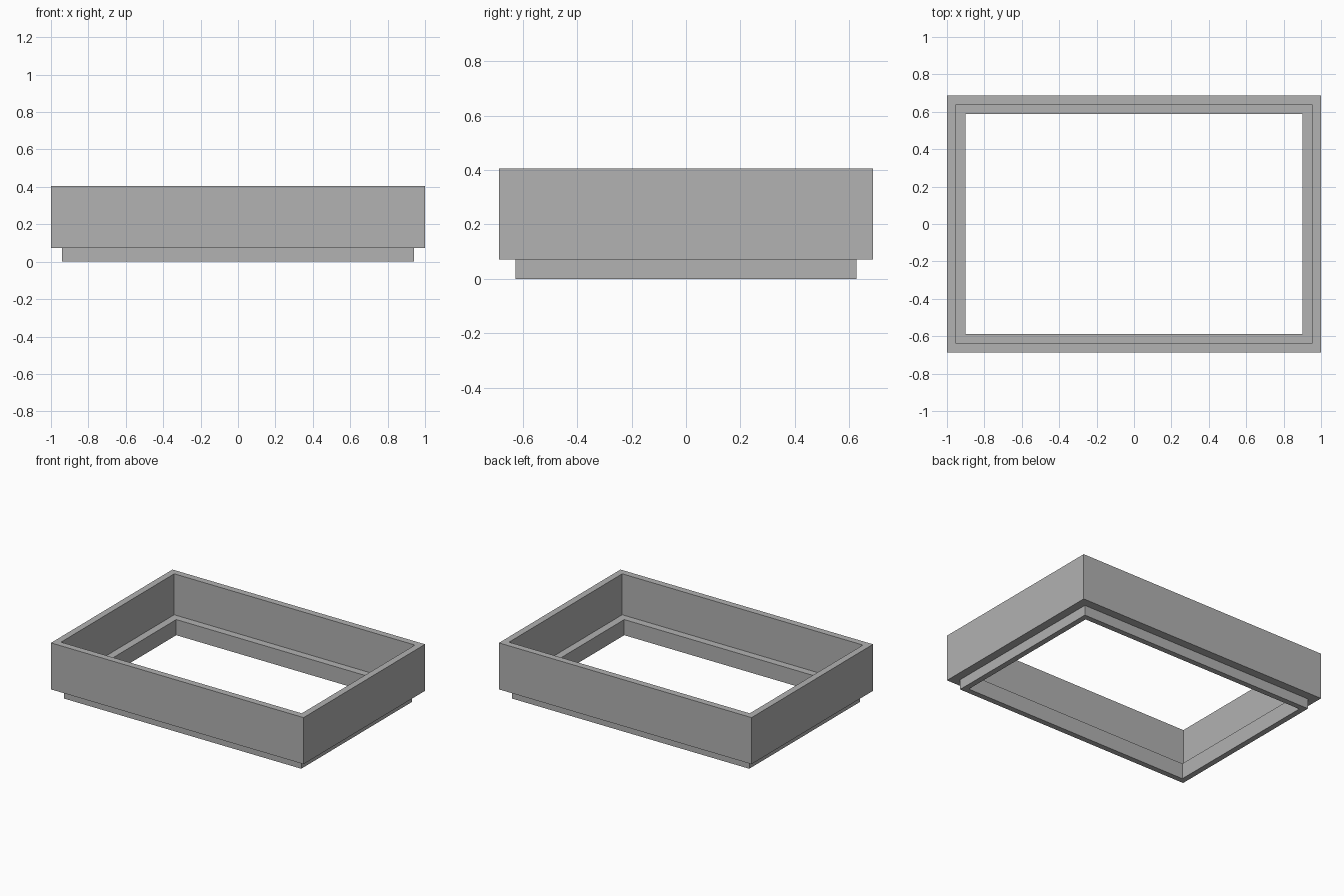
import bpy
import bmesh

cube = bpy.data.objects.get("Cube")
if cube:
    bpy.data.objects.remove(cube, do_unlink=True)

HALF_X, HALF_Y = 1.0, 0.687

# Single flat grey
grey = bpy.data.materials.new("plain_grey")
grey.use_nodes = True
colour = (0.445, 0.445, 0.445, 1)
grey.diffuse_color = colour
grey.node_tree.nodes["Principled BSDF"].inputs["Base Color"].default_value = colour

# Stepped wall cross-section: (inset from the outer face, height)
profile = [
    (0.0, 0.072), (0.0, 0.405),      # outer wall
    (0.047, 0.405), (0.047, 0.112),  # rim and upper inner wall
    (0.1, 0.112), (0.1, 0.0),        # inner ledge and lower inner wall
    (0.06, 0.0), (0.06, 0.072),      # foot of the recessed base lip
]


def sweep_rectangle(name, section):
    """Carry a closed cross-section around the rectangle with mitred corners."""
    bm = bmesh.new()
    corners = [(-1, -1), (1, -1), (1, 1), (-1, 1)]
    rings = [[bm.verts.new((sx * (HALF_X - inset), sy * (HALF_Y - inset), z))
              for inset, z in section] for sx, sy in corners]
    count = len(section)
    for i, ring in enumerate(rings):
        following = rings[(i + 1) % len(rings)]
        for j in range(count):
            k = (j + 1) % count
            bm.faces.new((ring[j], following[j], following[k], ring[k]))
    bmesh.ops.recalc_face_normals(bm, faces=bm.faces)
    mesh = bpy.data.meshes.new(name)
    bm.to_mesh(mesh)
    bm.free()
    mesh.materials.append(grey)
    obj = bpy.data.objects.new(name, mesh)
    bpy.context.collection.objects.link(obj)
    return obj


# Open tray frame with a stacking lip below
sweep_rectangle("stacking_frame", profile)
